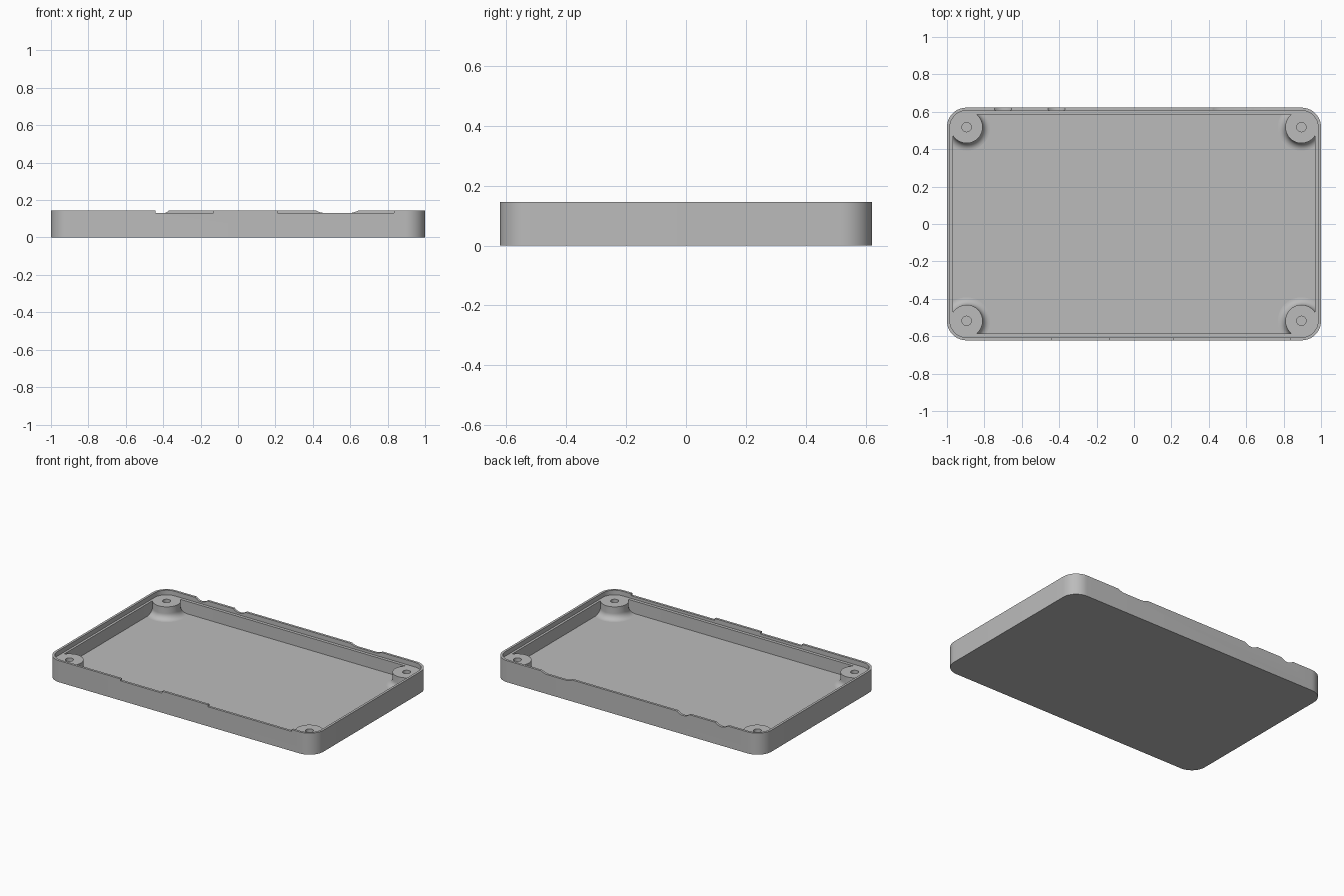
import bpy, bmesh
from math import sin, cos, pi

cube = bpy.data.objects.get("Cube")
if cube:
    bpy.data.objects.remove(cube, do_unlink=True)

grey = bpy.data.materials.new("light grey")
grey.use_nodes = True
grey.diffuse_color = (0.5, 0.5, 0.5, 1)
grey.node_tree.nodes["Principled BSDF"].inputs["Base Color"].default_value = (0.5, 0.5, 0.5, 1)

HALF_X, HALF_Y, HEIGHT = 1.0, 0.622, 0.145
LEDGE, FLOOR = 0.114, 0.03
BOSS_X, BOSS_Y = 0.895, 0.518
CORNER = 0.104


def make_object(name, bm):
    bmesh.ops.recalc_face_normals(bm, faces=bm.faces)
    mesh = bpy.data.meshes.new(name)
    bm.to_mesh(mesh)
    bm.free()
    mesh.materials.append(grey)
    obj = bpy.data.objects.new(name, mesh)
    bpy.context.collection.objects.link(obj)
    return obj


def skin(bm, rings):
    """Join closed rings of points into a capped solid."""
    loops = [[bm.verts.new(p) for p in ring] for ring in rings]
    n = len(loops[0])
    for a, b in zip(loops, loops[1:]):
        for i in range(n):
            j = (i + 1) % n
            bm.faces.new((a[i], a[j], b[j], b[i]))
    bm.faces.new(loops[0])
    bm.faces.new(loops[-1])


def rounded_ring(inset_x, inset_y, z, steps=12):
    x, y = HALF_X - inset_x, HALF_Y - inset_y
    r = CORNER - inset_x
    ring = []
    for q, (sx, sy) in enumerate(((1, 1), (-1, 1), (-1, -1), (1, -1))):
        for k in range(steps + 1):
            a = (q + k / steps) * pi / 2
            ring.append((sx * (x - r) + r * cos(a), sy * (y - r) + r * sin(a), z))
    return ring


def smooth(obj):
    bpy.ops.object.select_all(action='DESELECT')
    obj.select_set(True)
    bpy.context.view_layer.objects.active = obj
    bpy.ops.object.shade_smooth_by_angle(angle=pi / 6)


# Tray: outer wall, thin lip, inner ledge and floor
bm = bmesh.new()
skin(bm, [rounded_ring(0, 0, 0), rounded_ring(0, 0, HEIGHT),
          rounded_ring(0.016, 0.016, HEIGHT), rounded_ring(0.016, 0.016, LEDGE),
          rounded_ring(0.032, 0.037, LEDGE), rounded_ring(0.032, 0.037, FLOOR)])
tray = make_object("tray", bm)


# Lip notches: square ones at the front, curved ones at the back
def notch(bm, profile, side):
    skin(bm, [[(x, side * y, z) for x, z in profile] for y in (0.595, 0.65)])


def square_profile(x0, x1, depth):
    low, high = HEIGHT - depth, HEIGHT + 0.03
    return [(x0, low), (x1, low), (x1, high), (x0, high)]


def curved_profile(x0, x1, depth, ramp, steps=6):
    left = [(x0 + ramp * k / steps, HEIGHT - depth * (1 - (1 - k / steps) ** 2))
            for k in range(steps + 1)]
    right = [(x0 + x1 - x, z) for x, z in reversed(left)]
    return [(x0, HEIGHT + 0.03)] + left + right + [(x1, HEIGHT + 0.03)]


bm = bmesh.new()
for x0, x1 in ((-0.44, -0.13), (0.21, 0.835)):
    notch(bm, square_profile(x0, x1, 0.013), -1)
for x0, x1, depth, ramp in ((-0.745, -0.655, 0.018, 0.042),
                            (-0.46, -0.368, 0.018, 0.042),
                            (0.415, 0.645, 0.014, 0.05)):
    notch(bm, curved_profile(x0, x1, depth, ramp), 1)
cutter = make_object("notch_cutter", bm)
cutter.hide_render = True

cut = tray.modifiers.new("notches", 'BOOLEAN')
cut.operation = 'DIFFERENCE'
cut.solver = 'EXACT'
cut.object = cutter
bpy.context.view_layer.objects.active = tray
bpy.ops.object.modifier_apply(modifier=cut.name)
bpy.data.objects.remove(cutter, do_unlink=True)
smooth(tray)

# Screw bosses: flared foot, flat top and blind hole
R, HOLE, FLARE = 0.086, 0.025, 0.04
profile = [(R + FLARE, FLOOR - 0.01)]
for k in range(9):
    a = k / 8 * pi / 2
    profile.append((R + FLARE * (1 - sin(a)), FLOOR + FLARE * (1 - cos(a))))
profile += [(R, LEDGE), (HOLE, LEDGE), (HOLE, 0.04)]


def boss_ring(r, z, sx, sy, steps=48):
    ring = []
    for k in range(steps):
        c, s = cos(2 * pi * k / steps), sin(2 * pi * k / steps)
        # keep the foot inside the outer wall
        rr = min(r, 0.09) if c > 0 and s > 0 else r
        x, y = min(BOSS_X + rr * c, 0.982), min(BOSS_Y + rr * s, 0.604)
        ring.append((sx * x, sy * y, z))
    return ring


for side_x, sx in (("left", 1), ("right", -1)):
    for side_y, sy in (("front", -1), ("back", 1)):
        bm = bmesh.new()
        skin(bm, [boss_ring(r, z, sx, sy) for r, z in profile])
        smooth(make_object(f"{side_y}_{side_x}_boss", bm))
